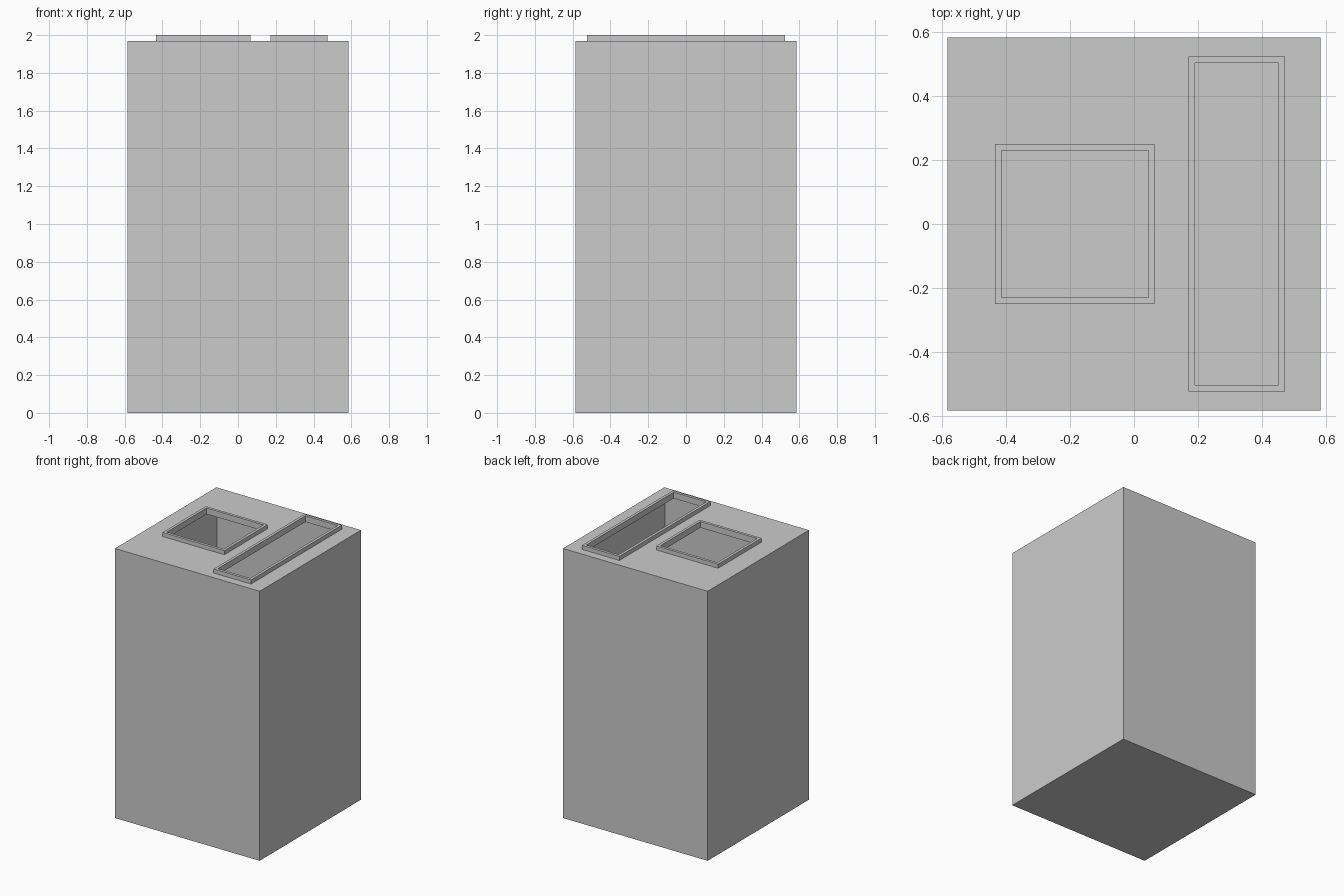
import bpy, bmesh

if "Cube" in bpy.data.objects:
    bpy.data.objects.remove(bpy.data.objects["Cube"])

HALF, TOP, RIM_TOP, WALL = 0.585, 1.97, 2.0, 0.012
# openings in the top: name, centre x, half width, half depth
OPENINGS = [("square", -0.185, 0.25, 0.25), ("slot", 0.322, 0.151, 0.525)]


def add_object(name, bm):
    bmesh.ops.recalc_face_normals(bm, faces=bm.faces)
    mesh = bpy.data.meshes.new(name)
    bm.to_mesh(mesh)
    bm.free()
    obj = bpy.data.objects.new(name, mesh)
    bpy.context.collection.objects.link(obj)
    return obj


def box(name, cx, hx, hy, z0, z1):
    bm = bmesh.new()
    bmesh.ops.create_cube(bm, size=1)
    for v in bm.verts:
        v.co = (cx + v.co.x * 2 * hx, v.co.y * 2 * hy, z0 + (v.co.z + 0.5) * (z1 - z0))
    return add_object(name, bm)


def frame(name, cx, hx, hy, z0, z1, t):
    """Rectangular ring: four square loops bridged into a closed band."""
    bm = bmesh.new()
    loops = []
    for inset, z in ((0, z0), (0, z1), (t, z1), (t, z0)):
        loops.append([bm.verts.new((cx + sx * (hx - inset), sy * (hy - inset), z))
                      for sx, sy in ((-1, -1), (1, -1), (1, 1), (-1, 1))])
    for i in range(4):
        a, b = loops[i], loops[(i + 1) % 4]
        for j in range(4):
            k = (j + 1) % 4
            bm.faces.new((a[j], a[k], b[k], b[j]))
    return add_object(name, bm)


def cut(target, cutter):
    cutter.hide_render = True
    cutter.hide_set(True)
    mod = target.modifiers.new(cutter.name, 'BOOLEAN')
    mod.operation = 'DIFFERENCE'
    mod.solver = 'EXACT'
    mod.object = cutter


# Hollow body
body = box("bin_body", 0, HALF, HALF, 0, TOP)
cut(body, box("cavity_cutter", 0, HALF - WALL, HALF - WALL, WALL, TOP - WALL))

# Openings in the top, each with a raised rim that drops slightly inside
for label, cx, hx, hy in OPENINGS:
    cut(body, box(label + "_cutter", cx, hx - 0.01, hy - 0.01, TOP - 0.1, TOP + 0.1))
    frame(label + "_rim", cx, hx, hy, TOP - 0.015, RIM_TOP, 0.02)
